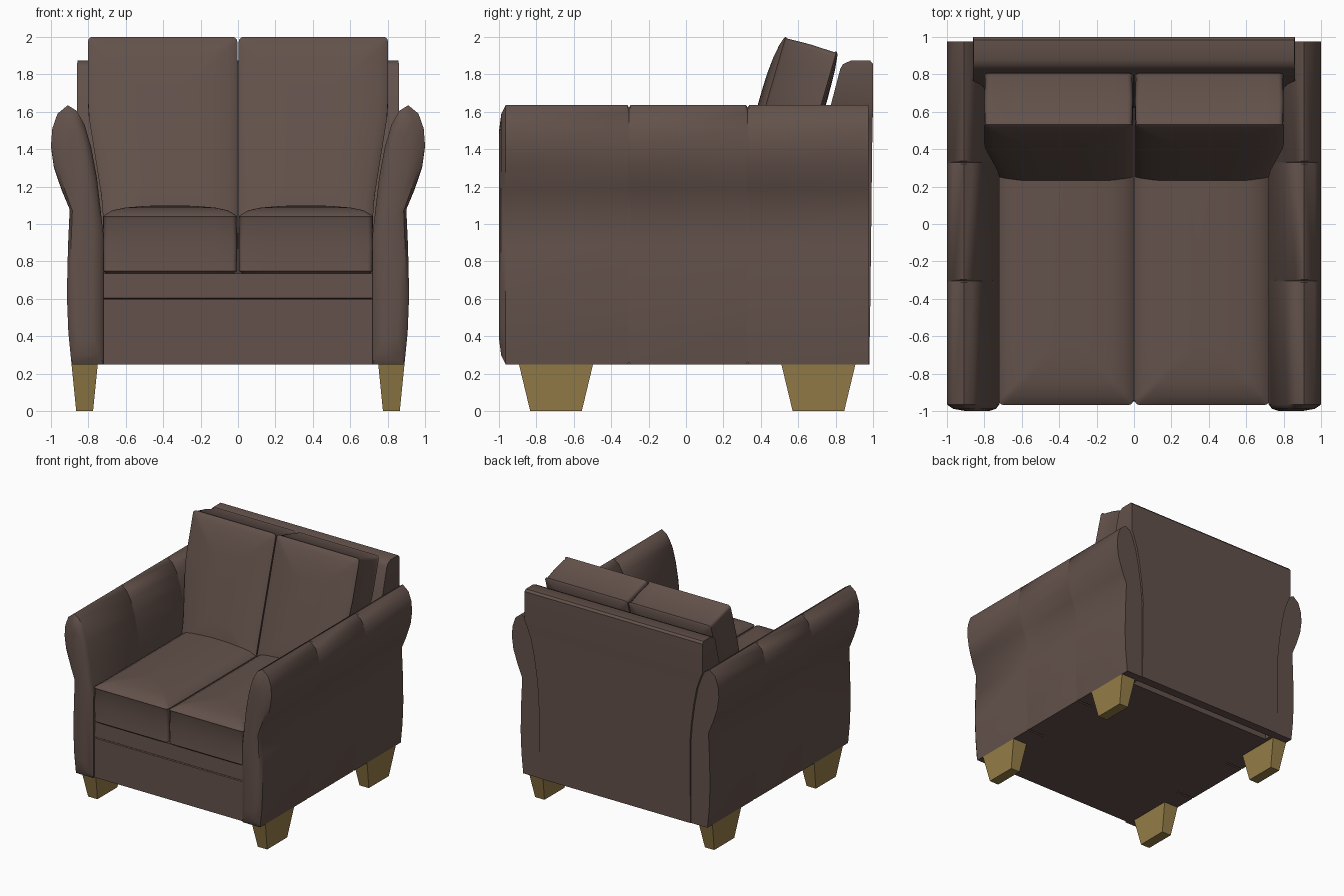
import bpy, bmesh, math

if "Cube" in bpy.data.objects:
    bpy.data.objects.remove(bpy.data.objects["Cube"])


def material(name, rgb):
    m = bpy.data.materials.new(name)
    m.diffuse_color = (*rgb, 1)
    m.use_nodes = True
    m.node_tree.nodes["Principled BSDF"].inputs["Base Color"].default_value = m.diffuse_color
    return m


FABRIC = material("brown fabric", (0.125, 0.083, 0.070))
WOOD = material("golden wood", (0.305, 0.209, 0.065))


def loft(name, rings, mat, mirror=True, smooth=35):
    """Skin a list of equal-length rings, cap both ends, mirror across x."""
    bm = bmesh.new()
    rows = [[bm.verts.new(p) for p in r] for r in rings]
    n = len(rows[0])
    for a, b in zip(rows, rows[1:]):
        for i in range(n):
            j = (i + 1) % n
            bm.faces.new((a[i], a[j], b[j], b[i]))
    bm.faces.new(rows[0])
    bm.faces.new(rows[-1])
    bmesh.ops.recalc_face_normals(bm, faces=bm.faces)
    me = bpy.data.meshes.new(name)
    bm.to_mesh(me)
    bm.free()
    me.materials.append(mat)
    ob = bpy.data.objects.new(name, me)
    bpy.context.collection.objects.link(ob)
    bpy.ops.object.select_all(action='DESELECT')
    ob.select_set(True)
    bpy.context.view_layer.objects.active = ob
    if smooth:
        bpy.ops.object.shade_smooth_by_angle(angle=math.radians(smooth))
    if mirror:
        mod = ob.modifiers.new("mirror", 'MIRROR')
        mod.use_mirror_merge = False
    return ob


def rect(x0, x1, y0, y1, z):
    return [(x0, y0, z), (x1, y0, z), (x1, y1, z), (x0, y1, z)]


def round_rect(u0, u1, v0, v1, inset, r=0.025, side=6):
    """Rounded rectangle outline with subdivided sides."""
    u0, u1, v0, v1 = u0 + inset, u1 - inset, v0 + inset, v1 - inset
    corners = [(u1 - r, v0 + r, -90), (u1 - r, v1 - r, 0),
               (u0 + r, v1 - r, 90), (u0 + r, v0 + r, 180)]
    arcs = [[(cu + r * math.cos(math.radians(a + k * 30)),
              cv + r * math.sin(math.radians(a + k * 30))) for k in range(4)]
            for cu, cv, a in corners]
    pts = []
    for i, arc in enumerate(arcs):
        p, q = arc[-1], arcs[(i + 1) % 4][0]
        pts += arc
        pts += [(p[0] + (q[0] - p[0]) * k / side, p[1] + (q[1] - p[1]) * k / side)
                for k in range(1, side)]
    return pts


# Arms: flared outline run along y, domed front, shallow seam grooves
outline = [(0.72, 0.25), (0.89, 0.25), (0.907, 0.42), (0.915, 0.62), (0.909, 0.88),
           (0.90, 1.08), (0.945, 1.19), (0.985, 1.31), (1.0, 1.42), (0.993, 1.51),
           (0.965, 1.59), (0.91, 1.635), (0.862, 1.605), (0.82, 1.53), (0.785, 1.41),
           (0.755, 1.25), (0.735, 1.08), (0.72, 0.95)]
stations = [(-1.0, 0.45, 0.8), (-0.988, 0.82, 0.93), (-0.965, 1, 1)]
for seam in (-0.305, 0.33):
    stations += [(seam - 0.008, 1, 1), (seam, 0.998, 0.982), (seam + 0.008, 1, 1)]
stations += [(0.975, 1, 1)]
loft("arm", [[(0.82 + (x - 0.82) * sx, y, 0.94 + (z - 0.94) * sz) for x, z in outline]
             for y, sx, sz in stations], FABRIC)

# Backrest frame: levels of (z, front y, rear y, half width)
levels = [(0.25, 0.90, 0.98, 0.73), (0.55, 0.88, 0.985, 0.73), (0.95, 0.62, 0.99, 0.73),
          (1.12, 0.65, 0.992, 0.745), (1.3, 0.69, 0.994, 0.77), (1.45, 0.725, 0.996, 0.80),
          (1.56, 0.755, 0.998, 0.84), (1.6, 0.765, 1.0, 0.86), (1.83, 0.825, 1.0, 0.86),
          (1.855, 0.84, 1.0, 0.86), (1.873, 0.88, 0.985, 0.858)]
loft("backrest", [rect(-w, w, a, b, z) for z, a, b, w in levels], FABRIC, False)

# Base with a slightly set-back band under the cushions
loft("base", [rect(-0.73, 0.73, f, 0.84, z) for z, f in
              [(0.25, -0.95), (0.595, -0.95), (0.60, -0.942), (0.605, -0.95), (0.735, -0.945)]],
     FABRIC, False, 20)

# Seat cushions: boxed sides, crowned top; levels of (z, inset)
seat = [(0.735, 0.02), (0.75, 0.002), (0.76, 0.004), (0.89, 0.0), (1.03, 0.004), (1.04, 0.0),
        (1.05, 0.012), (1.073, 0.05), (1.088, 0.12), (1.096, 0.22), (1.1, 0.30)]
loft("seat_cushion", [[(x, y, z) for x, y in round_rect(0.004, 0.722, -0.968, 0.62, i)]
                      for z, i in seat], FABRIC)

# Back cushions: leaning boxes, narrowed where they sit between the arms
LEAN = math.atan2(0.278, 0.96)
C, S = math.cos(LEAN), math.sin(LEAN)


def lean(x, s, t):
    y, z = 0.52 + s * S + t * C, 2.0 + s * C - t * S
    k = min(max((z - 1.1) / 0.5, 0), 1)
    return (0.004 + (x - 0.004) * (0.9 + 0.1 * k), y, z)


back = [(-0.03, 0.28), (-0.027, 0.20), (-0.02, 0.12), (-0.008, 0.05), (0.004, 0.012),
        (0.012, 0.0), (0.025, 0.006), (0.15, 0.002), (0.28, 0.006), (0.295, 0.0),
        (0.305, 0.012), (0.315, 0.1), (0.32, 0.25)]
loft("back_cushion", [[lean(x, s, t) for x, s in round_rect(0.004, 0.802, -1.12, 0.004, i, side=10)]
                      for t, i in back], FABRIC)

# Legs: tapered blocks
for name, c in (("front_leg", -0.695), ("rear_leg", 0.708)):
    loft(name, [rect(0.775, 0.865, c - 0.138, c + 0.138, 0),
                rect(0.75, 0.89, c - 0.198, c + 0.198, 0.25)], WOOD, True, 0)
